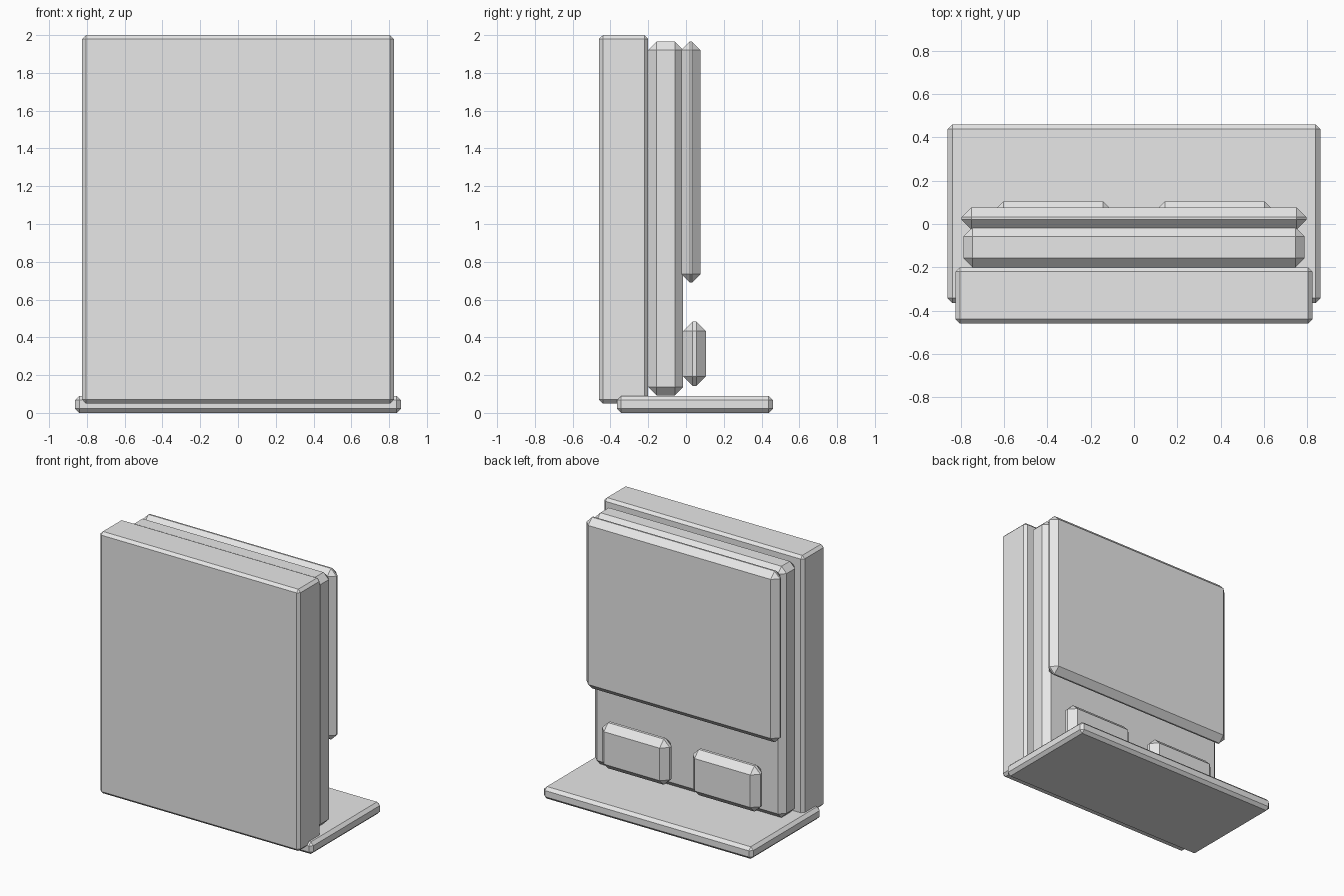
import bpy
import bmesh

cube = bpy.data.objects.get("Cube")
if cube:
    bpy.data.objects.remove(cube, do_unlink=True)

# Single plain grey
grey = bpy.data.materials.new("light_grey")
grey.use_nodes = True
colour = (0.8, 0.8, 0.8, 1.0)
grey.diffuse_color = colour
grey.node_tree.nodes["Principled BSDF"].inputs["Base Color"].default_value = colour


def chamfered_box(name, x, y, z, chamfer):
    """Flat-shaded box spanning the given ranges, with chamfered edges."""
    mesh = bpy.data.meshes.new(name)
    bm = bmesh.new()
    bmesh.ops.create_cube(bm, size=1.0)
    for v in bm.verts:
        v.co = [(lo + hi) / 2 + c * (hi - lo) for c, (lo, hi) in zip(v.co, (x, y, z))]
    bmesh.ops.bevel(bm, geom=bm.edges[:], offset=chamfer, segments=1,
                    affect='EDGES', clamp_overlap=True)
    bmesh.ops.recalc_face_normals(bm, faces=bm.faces[:])
    bm.to_mesh(mesh)
    bm.free()
    mesh.materials.append(grey)
    obj = bpy.data.objects.new(name, mesh)
    bpy.context.collection.objects.link(obj)
    return obj


# Floor plate and the stacked upright slabs
chamfered_box("base_plate", (-0.862, 0.862), (-0.365, 0.46), (0.0, 0.09), 0.022)
chamfered_box("front_slab", (-0.825, 0.825), (-0.46, -0.2), (0.05, 2.0), 0.02)
chamfered_box("middle_slab", (-0.789, 0.789), (-0.2, -0.015), (0.093, 1.965), 0.043)
chamfered_box("back_panel", (-0.797, 0.797), (-0.025, 0.077), (0.69, 1.965), 0.045)

# Pair of low blocks on the back
for side, sign in (("left", 1), ("right", -1)):
    span = sorted((sign * 0.095, sign * 0.652))
    chamfered_box(side + "_back_block", span, (-0.015, 0.105), (0.143, 0.483), 0.049)
